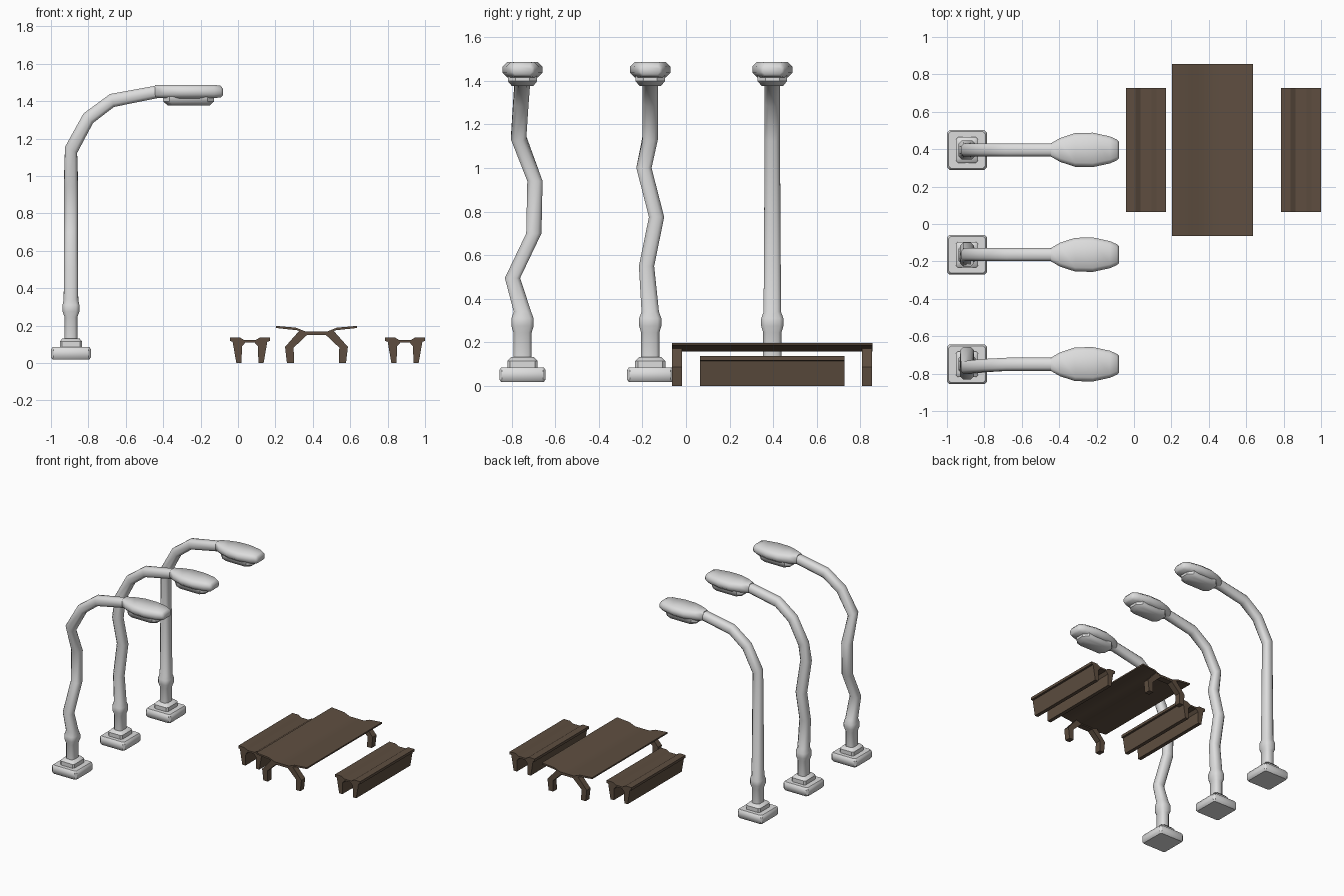
import bpy, bmesh, math
from mathutils import Vector as V

if "Cube" in bpy.data.objects:
    bpy.data.objects.remove(bpy.data.objects["Cube"])


def material(name, rgb):
    m = bpy.data.materials.new(name)
    m.diffuse_color = (*rgb, 1)
    m.use_nodes = True
    m.node_tree.nodes["Principled BSDF"].inputs["Base Color"].default_value = m.diffuse_color
    return m


GREY = material("light grey metal", (0.72, 0.72, 0.72))
BROWN = material("dark brown wood", (0.112, 0.076, 0.051))


def finish(bm, name, mat, angle):
    bmesh.ops.recalc_face_normals(bm, faces=bm.faces)
    me = bpy.data.meshes.new(name)
    bm.to_mesh(me)
    bm.free()
    me.materials.append(mat)
    ob = bpy.data.objects.new(name, me)
    bpy.context.collection.objects.link(ob)
    bpy.ops.object.select_all(action='DESELECT')
    ob.select_set(True)
    bpy.context.view_layer.objects.active = ob
    bpy.ops.object.shade_smooth_by_angle(angle=math.radians(angle))
    return ob


def ring(centre, u, v, c):
    """Rectangle with half axes u and v and corners cut off by c."""
    a, b = 1 - c / u.length, 1 - c / v.length
    pq = [(1, -b), (1, b), (a, 1), (-a, 1), (-1, b), (-1, -b), (-a, -1), (a, -1)]
    return [centre + u * p + v * q for p, q in pq]


def loft(name, rings, mat, angle=50):
    bm = bmesh.new()
    vs = [[bm.verts.new(p) for p in r] for r in rings]
    n = len(vs[0])
    for r, s in zip(vs, vs[1:]):
        for i in range(n):
            bm.faces.new((r[i], r[(i + 1) % n], s[(i + 1) % n], s[i]))
    bm.faces.new(vs[0])
    bm.faces.new(vs[-1])
    return finish(bm, name, mat, angle)


def extrude_y(name, half, cx, y0, y1):
    """Mirror a half profile (x offset, z) and extrude it along y."""
    prof = [(cx - x, z) for x, z in half] + [(cx + x, z) for x, z in reversed(half)]
    bm = bmesh.new()
    f = bm.faces.new([bm.verts.new((x, y0, z)) for x, z in prof])
    ext = bmesh.ops.extrude_face_region(bm, geom=[f], use_keep_orig=True)
    for e in ext['geom']:
        if isinstance(e, bmesh.types.BMVert):
            e.co.y = y1
    return finish(bm, name, BROWN, 25)


# Street lamps: position, and sideways kinks of the pole as (height, offset)
PX = -0.893
BASE = [(.018, .098, .098, .012), (.03, .106, .106, .012), (.073, .106, .106, .012),
        (.085, .098, .098, .012)]
PLINTH = [(.08, .06, .069, .012), (.115, .06, .069, .012), (.132, .045, .052, .012)]
COLLAR = [(.12, .034, .042, .015), (.245, .034, .042, .015), (.275, .045, .051, .018),
          (.31, .045, .051, .018), (.34, .039, .04, .018)]
ARM = [(-.925, 1.155, -.86, 1.123), (-.826, 1.334, -.775, 1.283),
       (-.684, 1.438, -.663, 1.369), (-.43, 1.484, -.42, 1.418)]
HEAD = [(-.445, .035, 1.486, 1.418, .015), (-.395, .064, 1.487, 1.416, .02),
        (-.315, .090, 1.487, 1.415, .022), (-.22, .092, 1.487, 1.415, .022),
        (-.128, .072, 1.487, 1.416, .02), (-.092, .056, 1.482, 1.42, .018),
        (-.08, .045, 1.465, 1.43, .01)]
LENS = [(1.425, .136, .067, .035), (1.398, .136, .067, .035), (1.377, .112, .05, .03)]

LAMPS = {
    "rear": (.396, [], (0, 0)),
    "middle": (-.164, [(.55, -.017), (.775, .029), (1.0, -.029)], (0, 0)),
    "front": (-.75, [(.495, -.046), (.70, .052), (.94, .057)], (-.018, -.007)),
}


def stack(cx, cy, rows):
    return [ring(V((cx, cy, z)), V((hx, 0, 0)), V((0, hy, 0)), c) for z, hx, hy, c in rows]


for label, (y, kinks, bend) in LAMPS.items():
    loft(label + "_lamp_base", stack(PX, y, BASE), GREY, 40)
    loft(label + "_lamp_plinth", stack(PX, y, PLINTH), GREY, 40)
    # Pole and curved arm in one sweep
    rings = stack(PX, y, COLLAR)
    for z, dy in kinks:
        rings += stack(PX, y + dy, [(z, .037, .035, .017)])
    for (xa, za, xb, zb), dy in zip(ARM, (*bend, 0, 0)):
        a, b = V((xa, y + dy, za)), V((xb, y + dy, zb))
        rings.append(ring((a + b) / 2, (b - a) / 2, V((0, .035, 0)), .017))
    loft(label + "_lamp_pole", rings, GREY, 60)
    # Lamp head and the lens below it
    loft(label + "_lamp_head",
         [ring(V((x, y, (t + b) / 2)), V((0, h, 0)), V((0, 0, (t - b) / 2)), c)
          for x, h, t, b, c in HEAD], GREY, 60)
    loft(label + "_lamp_lens", stack(-.264, y, LENS), GREY, 40)

# Table top: thin board with a shallow trough along the middle
TOP = [(.055, .158), (.105, .175), (.216, .187), (.216, .198), (.11, .189), (.06, .169)]
extrude_y("table_top", TOP, .4195, -.065, .855)

# Table legs: one arch at each end
LEG = [(.05, .150), (.122, .082), (.120, 0), (.158, 0), (.168, .086), (.098, .165),
       (.09, .174), (.055, .162)]
for label, y0 in (("front", -.064), ("rear", .808)):
    extrude_y(label + "_table_leg", LEG, .4195, y0, y0 + .046)

# Benches: channel profile with a dipped seat
BENCH = [(.025, .109), (.043, .088), (.045, 0), (.073, 0), (.093, .115), (.107, .117),
         (.107, .137), (.055, .137), (.03, .122)]
for label, cx in (("left", .064), ("right", .893)):
    extrude_y(label + "_bench", BENCH, cx, .065, .727)
